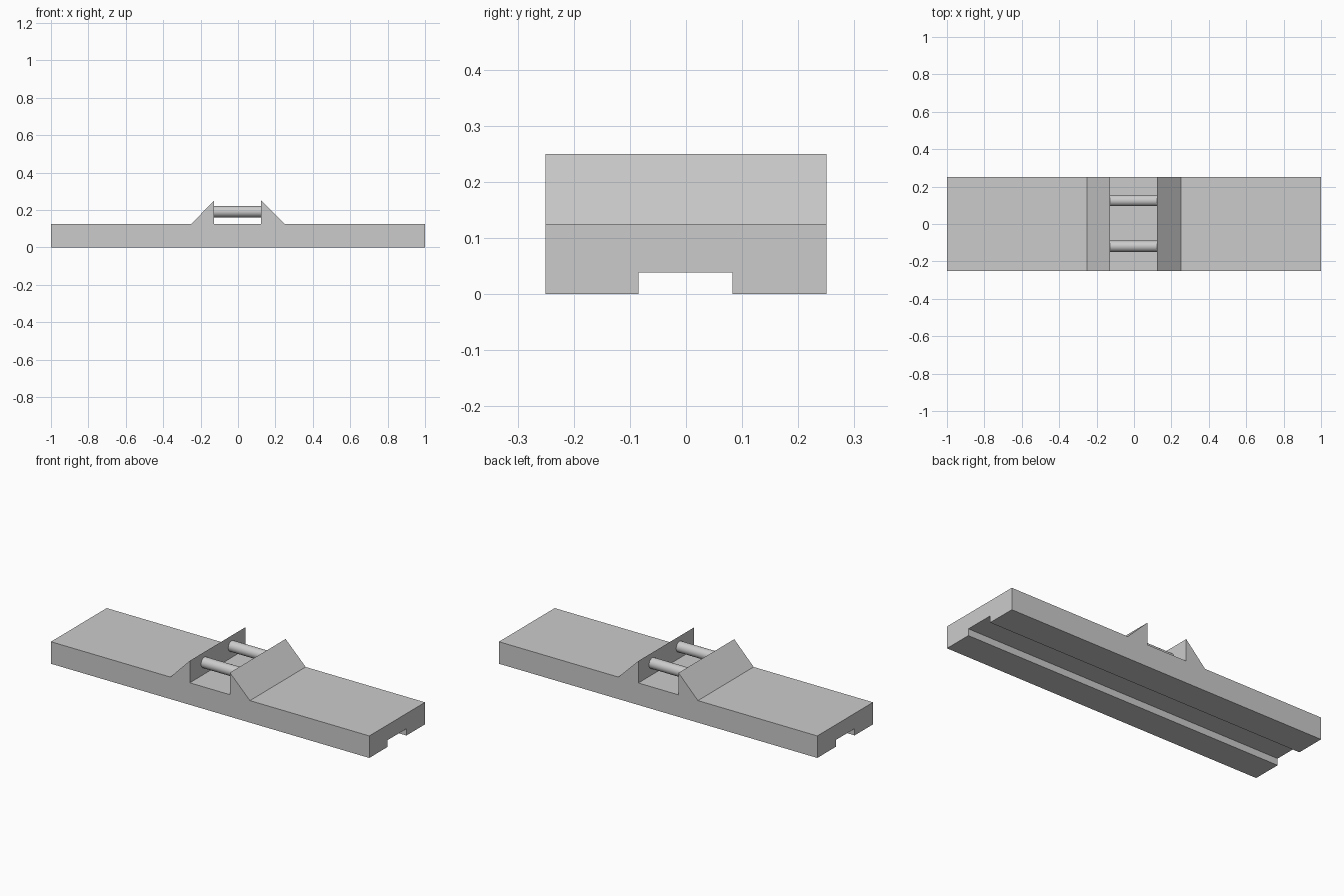
import bpy, bmesh
from math import pi
from mathutils import Matrix

if "Cube" in bpy.data.objects:
    bpy.data.objects.remove(bpy.data.objects["Cube"])

WALL_L, WALL_R = -0.128, 0.124   # inner walls of the two wedges


def new_object(name, bm):
    bmesh.ops.recalc_face_normals(bm, faces=bm.faces)
    mesh = bpy.data.meshes.new(name)
    bm.to_mesh(mesh)
    bm.free()
    obj = bpy.data.objects.new(name, mesh)
    bpy.context.collection.objects.link(obj)
    return obj


# Body: side profile with two wedges, extruded across the width
profile = [(-1, 0), (1, 0), (1, 0.125), (0.25, 0.125), (WALL_R, 0.25),
           (WALL_R, 0.125), (WALL_L, 0.125), (WALL_L, 0.25),
           (-0.25, 0.125), (-1, 0.125)]
bm = bmesh.new()
face = bm.faces.new([bm.verts.new((x, -0.25, z)) for x, z in profile])
ext = bmesh.ops.extrude_face_region(bm, geom=[face])
verts = [g for g in ext["geom"] if isinstance(g, bmesh.types.BMVert)]
bmesh.ops.translate(bm, verts=verts, vec=(0, 0.5, 0))
body = new_object("body", bm)

# Groove along the underside
bm = bmesh.new()
bmesh.ops.create_cube(bm, size=1, matrix=Matrix.Translation((0, -0.001, 0))
                      @ Matrix.Diagonal((2.2, 0.168, 0.077, 1)))
cutter = new_object("groove_cutter", bm)
cutter.hide_render = True
cutter.display_type = 'WIRE'
groove = body.modifiers.new("groove", 'BOOLEAN')
groove.operation = 'DIFFERENCE'
groove.solver = 'EXACT'
groove.object = cutter

# Rods spanning the gap between the wedges
for name, y in (("front_rod", -0.119), ("back_rod", 0.125)):
    bpy.ops.mesh.primitive_cylinder_add(
        vertices=32, radius=0.03, depth=WALL_R - WALL_L,
        location=((WALL_L + WALL_R) / 2, y, 0.191), rotation=(0, pi / 2, 0))
    rod = bpy.context.object
    rod.name = name
    bpy.ops.object.shade_smooth_by_angle()
